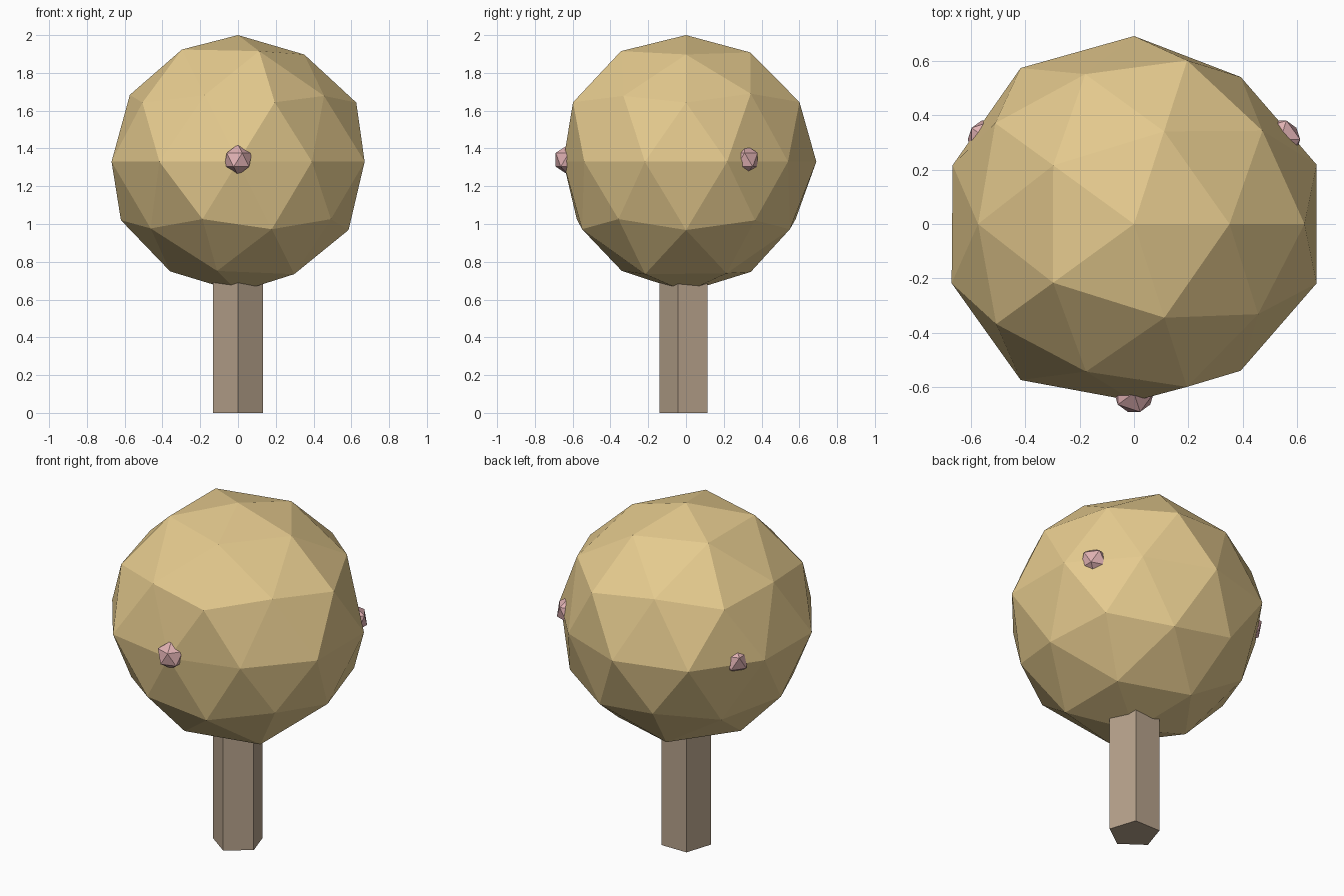
import bpy
from math import atan2, pi, cos, sin, tau

if "Cube" in bpy.data.objects:
    bpy.data.objects.remove(bpy.data.objects["Cube"])


def paint(obj, name, color):
    obj.name = name
    mat = bpy.data.materials.new(name)
    mat.diffuse_color = (*color, 1)
    mat.use_nodes = True
    mat.node_tree.nodes["Principled BSDF"].inputs["Base Color"].default_value = mat.diffuse_color
    obj.data.materials.append(mat)


# trunk: five-sided post with one corner to the front
bpy.ops.mesh.primitive_cylinder_add(vertices=5, radius=0.14, depth=0.8,
                                    location=(0, 0, 0.4), rotation=(0, 0, pi))
paint(bpy.context.object, "trunk", (0.47, 0.36, 0.26))

# crown: icosphere whose vertices are pushed in and out a little
# radii per horizontal ring, top to bottom, each ring counter-clockwise from +x
RINGS = [
    (1.00, [0.67]),
    (0.85, [0.667, 0.68, 0.697, 0.698, 0.688]),
    (0.526, [0.685, 0.68, 0.673, 0.67, 0.662]),
    (0.447, [0.70, 0.706, 0.704, 0.699, 0.703]),
    (0.00, [0.705, 0.667, 0.69, 0.708, 0.70, 0.704, 0.708, 0.65, 0.666, 0.705]),
    (-0.447, [0.695, 0.682, 0.693, 0.68, 0.68]),
    (-0.526, [0.688, 0.68, 0.68, 0.672, 0.68]),
    (-0.85, [0.695, 0.686, 0.683, 0.68, 0.70]),
    (-1.00, [0.69]),
]
bpy.ops.mesh.primitive_ico_sphere_add(subdivisions=2, radius=1, location=(0, 0, 1.33))
crown = bpy.context.object
for height, radii in RINGS:
    ring = [v for v in crown.data.vertices if abs(v.co.z - height) < 0.03]
    ring.sort(key=lambda v: (atan2(v.co.y, v.co.x) + 0.01) % tau)
    for v, r in zip(ring, radii):
        v.co = v.co.normalized() * r
paint(crown, "crown", (0.78, 0.59, 0.27))

# three fruits around the crown
for i in range(3):
    a = -pi / 2 + i * tau / 3
    bpy.ops.mesh.primitive_ico_sphere_add(
        subdivisions=1, radius=0.082,
        location=(0.62 * cos(a), 0.62 * sin(a), 1.34))
    paint(bpy.context.object, f"fruit_{i + 1}", (0.75, 0.44, 0.45))
